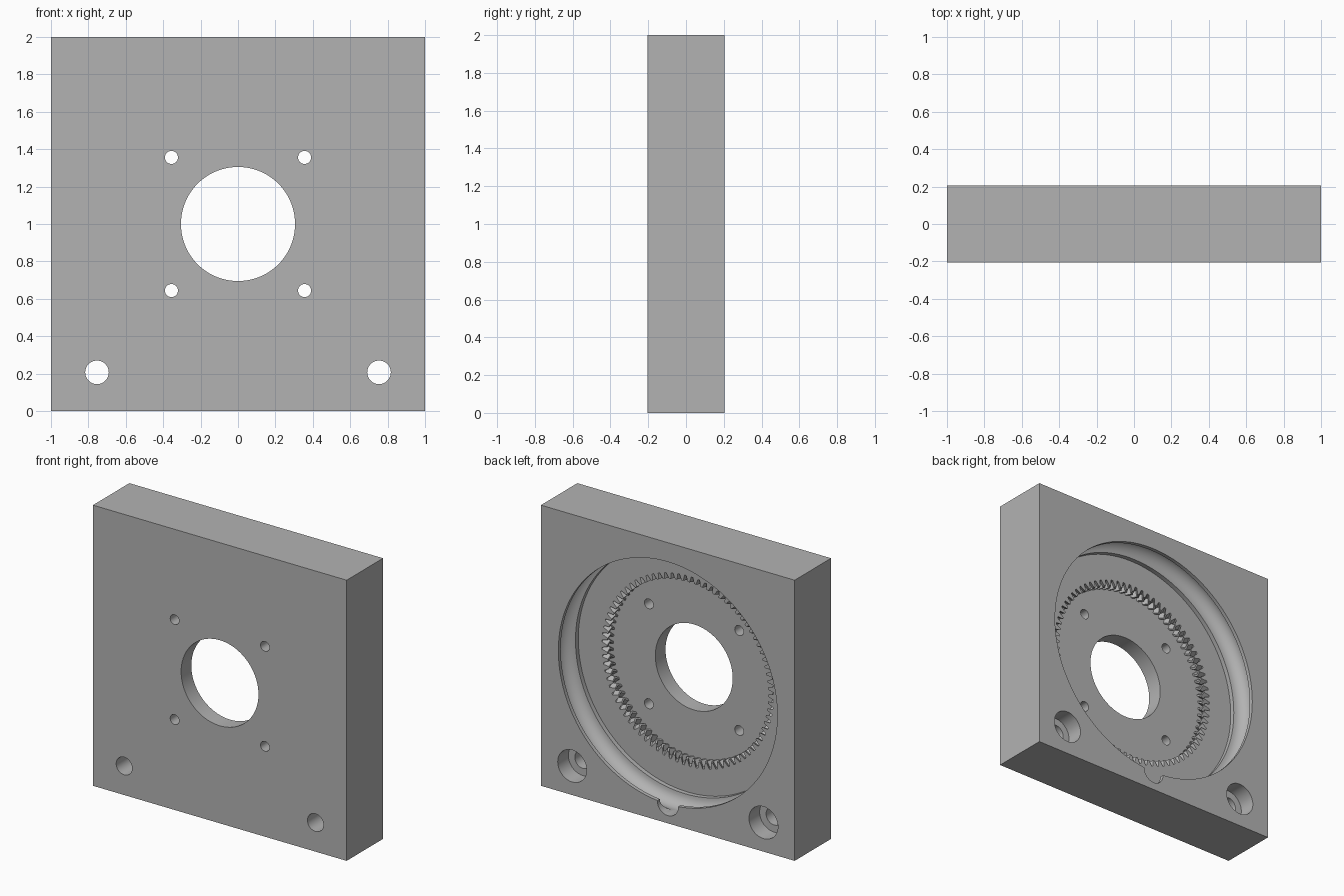
import bpy, bmesh
from math import sin, cos, pi, tau

cube = bpy.data.objects.get("Cube")
if cube:
    bpy.data.objects.remove(cube, do_unlink=True)

grey = bpy.data.materials.new("plain grey")
grey.use_nodes = True
colour = (0.45, 0.45, 0.45, 1)
grey.diffuse_color = colour
grey.node_tree.nodes["Principled BSDF"].inputs["Base Color"].default_value = colour

HALF_DEPTH = 0.205
BACK, FRONT = HALF_DEPTH, -HALF_DEPTH
CENTRE_Z = 1.0
FLOOR = BACK - 0.295       # floor of the gear pocket
SHELF = BACK - 0.225       # shelf around the gear
RECESS_R = 0.863
BALL_R = 0.083
RACE_Y = BACK - 0.11


def add_object(name, bm):
    bmesh.ops.recalc_face_normals(bm, faces=bm.faces)
    mesh = bpy.data.meshes.new(name)
    bm.to_mesh(mesh)
    bm.free()
    mesh.materials.append(grey)
    obj = bpy.data.objects.new(name, mesh)
    bpy.context.collection.objects.link(obj)
    return obj


def loft(bm, rings):
    """Skin a list of equal point rings and cap both ends."""
    loops = [[bm.verts.new(p) for p in ring] for ring in rings]
    n = len(loops[0])
    for a, b in zip(loops, loops[1:]):
        for i in range(n):
            j = (i + 1) % n
            bm.faces.new((a[i], a[j], b[j], b[i]))
    bm.faces.new(loops[0])
    bm.faces.new(loops[-1])


def ring(radius, y, x=0, z=CENTRE_Z, n=128):
    return [(x + radius * cos(tau * i / n), y, z + radius * sin(tau * i / n))
            for i in range(n)]


def bore(bm, x, z, radius, y0, y1, n=48):
    loft(bm, [ring(radius, y, x, z, n) for y in (y0, y1)])


def cut(target, name, bm):
    cutter = add_object(name, bm)
    cutter.hide_render = True
    mod = target.modifiers.new(name, 'BOOLEAN')
    mod.operation = 'DIFFERENCE'
    mod.solver = 'EXACT'
    mod.object = cutter
    bpy.context.view_layer.objects.active = target
    bpy.ops.object.modifier_apply(modifier=name)
    bpy.data.objects.remove(cutter, do_unlink=True)


# Solid block
bm = bmesh.new()
bmesh.ops.create_cube(bm, size=1)
bmesh.ops.scale(bm, vec=(2, 2 * HALF_DEPTH, 2), verts=bm.verts)
bmesh.ops.translate(bm, vec=(0, 0, CENTRE_Z), verts=bm.verts)
housing = add_object("housing_block", bm)

# Round recess with a half-round ball race in its wall
profile = [(RECESS_R, BACK + 0.1)]
STEPS = 14
for i in range(STEPS + 1):
    a = pi / 2 - pi * i / STEPS
    profile.append((RECESS_R + BALL_R * cos(a), RACE_Y + BALL_R * sin(a)))
profile.append((RECESS_R, SHELF))
bm = bmesh.new()
loft(bm, [ring(r, y) for r, y in profile])
cut(housing, "recess_cutter", bm)

# Internal gear with slanted tooth flanks, herringbone across its depth
TEETH, ROOT_R, TIP_R = 80, 0.677, 0.635
pitch = tau / TEETH


def gear_ring(y, twist):
    points = []
    for t in range(TEETH):
        for r, f in ((TIP_R, 0.0), (TIP_R, 0.28), (ROOT_R, 0.52), (ROOT_R, 0.76)):
            a = (t + f) * pitch + twist
            points.append((r * cos(a), y, CENTRE_Z + r * sin(a)))
    return points


middle = (SHELF + FLOOR) / 2
bm = bmesh.new()
loft(bm, [gear_ring(SHELF + 0.05, 0), gear_ring(SHELF, 0),
          gear_ring(middle, pitch * 0.4), gear_ring(FLOOR, 0)])
cut(housing, "gear_cutter", bm)

# Through holes: shaft, motor screws and mounting bolts
bm = bmesh.new()
bore(bm, 0, CENTRE_Z, 0.305, FRONT - 0.1, BACK + 0.1, 96)
for sx in (-1, 1):
    for sz in (-1, 1):
        bore(bm, sx * 0.356, CENTRE_Z + sz * 0.356, 0.035, FRONT - 0.1, BACK + 0.1, 32)
    bore(bm, sx * 0.754, 0.207, 0.063, FRONT - 0.1, BACK + 0.1)
cut(housing, "hole_cutter", bm)

# Bolt head pockets and the ball loading notch
bm = bmesh.new()
for sx in (-1, 1):
    bore(bm, sx * 0.754, 0.207, 0.114, BACK - 0.12, BACK + 0.1)
bore(bm, 0, CENTRE_Z - RECESS_R, BALL_R - 0.001, RACE_Y, BACK + 0.1)
cut(housing, "pocket_cutter", bm)

# Smooth the round walls, keep the edges sharp
bpy.ops.object.select_all(action='DESELECT')
housing.select_set(True)
bpy.context.view_layer.objects.active = housing
bpy.ops.object.shade_smooth_by_angle(angle=pi / 6)
